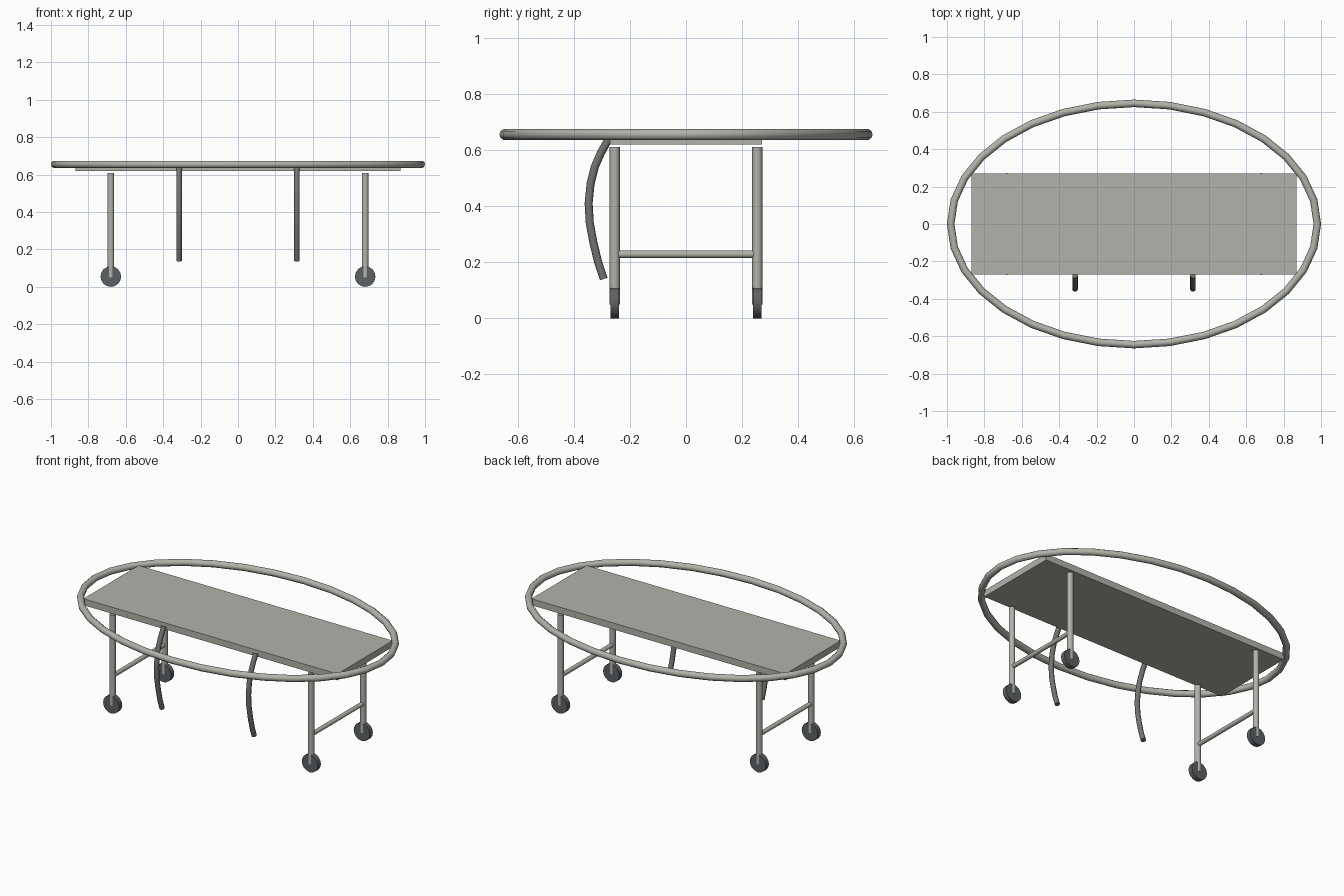
import bpy
import math
from mathutils import Vector

cube = bpy.data.objects.get("Cube")
if cube:
    bpy.data.objects.remove(cube, do_unlink=True)


def material(name, colour):
    mat = bpy.data.materials.new(name)
    mat.use_nodes = True
    mat.diffuse_color = (*colour, 1)
    mat.node_tree.nodes["Principled BSDF"].inputs["Base Color"].default_value = (*colour, 1)
    return mat


steel = material("pale_steel", (0.45, 0.45, 0.41))
dark_steel = material("dark_steel", (0.17, 0.17, 0.155))
rubber = material("grey_rubber", (0.11, 0.12, 0.13))


def finish(name, mat, smooth=True):
    obj = bpy.context.object
    obj.name = name
    obj.data.materials.append(mat)
    if smooth:
        bpy.ops.object.shade_smooth_by_angle(angle=math.radians(40))
    return obj


def rod(name, start, end, radius, mat, sides=16):
    a, b = Vector(start), Vector(end)
    bpy.ops.mesh.primitive_cylinder_add(vertices=sides, radius=radius, depth=(b - a).length,
                                        location=(a + b) / 2)
    bpy.context.object.rotation_euler = (b - a).to_track_quat('Z', 'Y').to_euler()
    return finish(name, mat)


def tube(name, points, radius, mat, closed=False):
    curve = bpy.data.curves.new(name, 'CURVE')
    curve.dimensions = '3D'
    curve.bevel_depth = radius
    curve.bevel_resolution = 3
    curve.use_fill_caps = True
    spline = curve.splines.new('POLY')
    spline.points.add(len(points) - 1)
    for p, co in zip(spline.points, points):
        p.co = (*co, 1)
    spline.use_cyclic_u = closed
    obj = bpy.data.objects.new(name, curve)
    bpy.context.collection.objects.link(obj)
    bpy.ops.object.select_all(action='DESELECT')
    obj.select_set(True)
    bpy.context.view_layer.objects.active = obj
    bpy.ops.object.convert(target='MESH')
    return finish(name, mat)


# Flat bed
bpy.ops.mesh.primitive_cube_add(size=1, location=(0, 0, 0.64))
bpy.context.object.scale = (1.74, 0.54, 0.04)
finish("bed_panel", steel, smooth=False)

# Oval rail around the bed
count = 32
oval = [(0.98 * math.cos(math.tau * i / count), 0.645 * math.sin(math.tau * i / count), 0.655)
        for i in range(count)]
tube("oval_rail", oval, 0.02, steel, closed=True)

# Curved handles on the front side
handle = [(-0.275, 0.64), (-0.303, 0.59), (-0.325, 0.54), (-0.34, 0.48), (-0.347, 0.41),
          (-0.343, 0.34), (-0.33, 0.27), (-0.313, 0.2), (-0.293, 0.14)]

for side, x in (("left", 1), ("right", -1)):
    tube(side + "_handle", [(x * 0.315, y, z) for y, z in handle], 0.015, dark_steel)
    # Legs with a wheel at each foot
    for end, y in (("front", -0.254), ("back", 0.254)):
        rod(f"{end}_{side}_leg", (x * 0.68, y, 0.05), (x * 0.68, y, 0.61), 0.018, steel)
        rod(f"{end}_{side}_wheel", (x * 0.68, y - 0.015, 0.055), (x * 0.68, y + 0.015, 0.055),
            0.055, rubber)
    # Cross bar between the legs
    rod(side + "_cross_bar", (x * 0.68, -0.245, 0.228), (x * 0.68, 0.245, 0.228), 0.013, steel)
